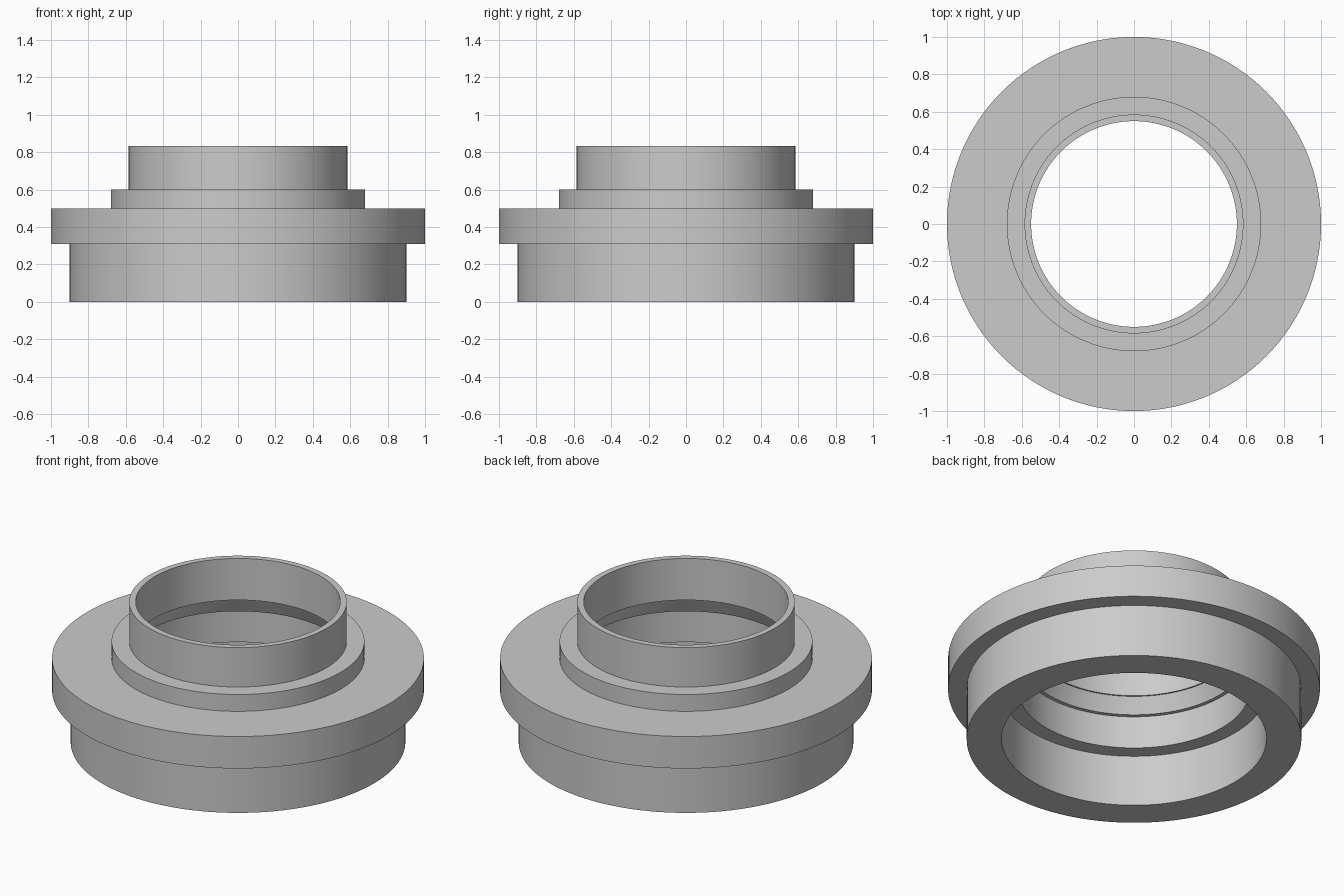
import bpy
import bmesh
import math

cube = bpy.data.objects.get("Cube")
if cube:
    bpy.data.objects.remove(cube, do_unlink=True)

SEGMENTS = 128

grey = bpy.data.materials.new("plain_grey")
grey.use_nodes = True
colour = (0.6, 0.6, 0.6, 1)
grey.diffuse_color = colour
grey.node_tree.nodes["Principled BSDF"].inputs["Base Color"].default_value = colour


def lathe(name, profile, material):
    """Revolve a closed (radius, height) profile around the z axis."""
    bm = bmesh.new()
    verts = [bm.verts.new((r, 0, z)) for r, z in profile]
    edges = [bm.edges.new((v, verts[i - 1])) for i, v in enumerate(verts)]
    bmesh.ops.spin(bm, geom=verts + edges, cent=(0, 0, 0), axis=(0, 0, 1),
                   angle=math.tau, steps=SEGMENTS, use_merge=True)
    bmesh.ops.remove_doubles(bm, verts=bm.verts, dist=0.0005)
    bmesh.ops.recalc_face_normals(bm, faces=bm.faces)
    mesh = bpy.data.meshes.new(name)
    bm.to_mesh(mesh)
    bm.free()
    mesh.materials.append(material)
    obj = bpy.data.objects.new(name, mesh)
    bpy.context.collection.objects.link(obj)
    bpy.ops.object.select_all(action="DESELECT")
    obj.select_set(True)
    bpy.context.view_layer.objects.active = obj
    bpy.ops.object.shade_smooth_by_angle(angle=math.radians(20))
    return obj


# Outside: base skirt, wide flange, shoulder step, neck
outside = [(0.9, 0), (0.9, 0.31), (1, 0.31), (1, 0.5),
           (0.68, 0.5), (0.68, 0.6), (0.585, 0.6), (0.585, 0.834)]

# Inside, top to bottom: neck bore, tapered seat, middle bore, wide socket
inside = [(0.55, 0.834), (0.55, 0.587), (0.558, 0.587), (0.6, 0.497),
          (0.622, 0.497), (0.622, 0.304), (0.712, 0.304), (0.712, 0)]

lathe("stepped_flange_ring", outside + inside, grey)
